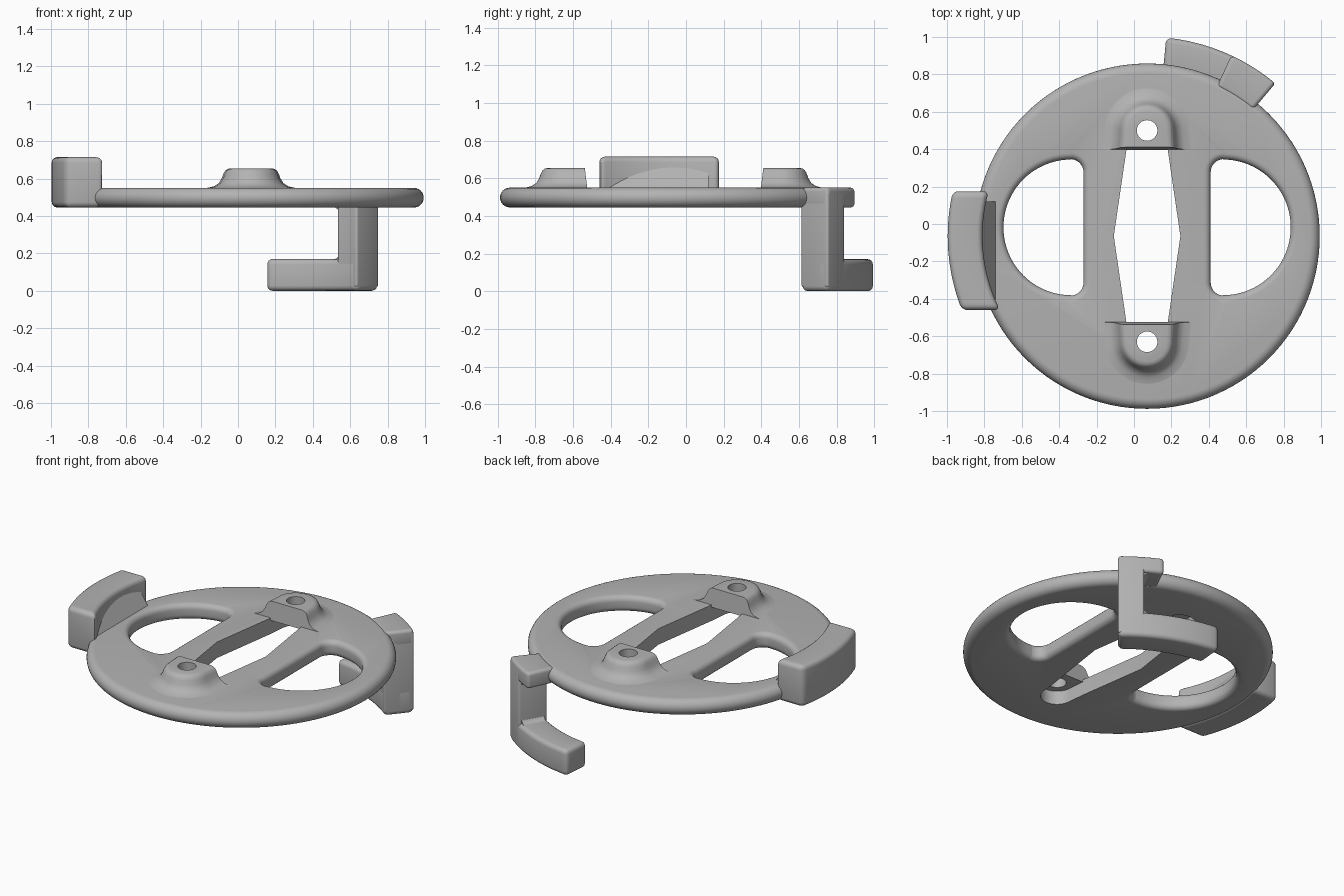
import bpy, bmesh, math
from math import cos, sin, pi, radians, sqrt

if "Cube" in bpy.data.objects:
    bpy.data.objects.remove(bpy.data.objects["Cube"], do_unlink=True)

grey = bpy.data.materials.new("plain grey")
grey.use_nodes = True
grey.diffuse_color = (0.45, 0.45, 0.45, 1)
grey.node_tree.nodes["Principled BSDF"].inputs["Base Color"].default_value = grey.diffuse_color

CX, CY = 0.07, -0.065          # plate centre
BOTTOM, TOP = 0.445, 0.55      # plate thickness
INNER, OUTER = 0.88, 1.066     # radii of the rim blocks


def loft(name, rings):
    """Closed solid skinned through rings of equally many points."""
    bm = bmesh.new()
    loops = [[bm.verts.new(p) for p in ring] for ring in rings]
    n = len(loops[0])
    for a, b in zip(loops, loops[1:]):
        for i in range(n):
            j = (i + 1) % n
            bm.faces.new((a[i], a[j], b[j], b[i]))
    bm.faces.new(loops[0][::-1])
    bm.faces.new(loops[-1])
    bmesh.ops.recalc_face_normals(bm, faces=bm.faces)
    mesh = bpy.data.meshes.new(name)
    bm.to_mesh(mesh)
    bm.free()
    mesh.materials.append(grey)
    ob = bpy.data.objects.new(name, mesh)
    bpy.context.collection.objects.link(ob)
    return ob


def finish(ob, bevel=0, cutters=()):
    """Cut, round and smooth a part."""
    for c in cutters:
        m = ob.modifiers.new("cut", 'BOOLEAN')
        m.object, m.operation, m.solver = c, 'DIFFERENCE', 'EXACT'
    if bevel:
        m = ob.modifiers.new("round", 'BEVEL')
        m.width, m.segments, m.limit_method = bevel, 4, 'ANGLE'
        m.angle_limit = radians(40)
    bpy.ops.object.select_all(action='DESELECT')
    ob.select_set(True)
    bpy.context.view_layer.objects.active = ob
    bpy.ops.object.convert(target='MESH')
    bpy.ops.object.shade_smooth_by_angle(angle=radians(35))


def arc(x, y, r, a0, a1, n):
    return [(x + r * cos(radians(a0 + (a1 - a0) * i / n)),
             y + r * sin(radians(a0 + (a1 - a0) * i / n))) for i in range(n + 1)]


def at(points, z):
    return [(x, y, z) for x, y in points]


def window(side, grow):
    """D-shaped opening: half circle outside, straight edge inside."""
    r, c = 0.07, 0.295
    pts = arc(0.405, -0.018, 0.363 + grow, -90, 90, 40)
    pts += arc(0.41, -0.018 + c, r + grow, 90, 180, 8)
    pts += arc(0.41, -0.018 - c, r + grow, 180, 270, 8)
    return [(CX + side * x, y) for x, y in pts]


def sweep(name, columns, r0=INNER, r1=OUTER):
    """Curved bar round the rim from (angle, low, high) columns."""
    return loft(name, [[(CX + r * cos(radians(a)), CY + r * sin(radians(a)), z)
                        for r, z in ((r0, lo), (r1, lo), (r1, hi), (r0, hi))]
                       for a, lo, hi in columns])


def bar(name, a0, a1, lo, hi):
    n = 10
    return sweep(name, [(a0 + (a1 - a0) * i / n, lo, hi) for i in range(n + 1)])


# Plate with a fully rounded rim
MID, HALF = (BOTTOM + TOP) / 2, (TOP - BOTTOM) / 2
rim = [(-HALF * (1 - cos(t)), MID + HALF * sin(t))
       for t in [pi * (i / 12 - 0.5) for i in range(13)]]
plate = loft("plate", [at(arc(CX, CY, 0.923 + o, 0, 357, 119), z) for o, z in rim])

# Window cutters flare at both faces to round the edges
E = 0.035
steps = [E * (1 - sin(pi / 2 * i / 5)) for i in range(6)]
drops = [E * (1 - cos(pi / 2 * i / 5)) for i in range(6)]
flare = [(E, BOTTOM - 0.05)] + [(o, BOTTOM + d) for o, d in zip(steps, drops)]
flare += [(o, TOP - d) for o, d in zip(steps[::-1], drops[::-1])] + [(E, TOP + 0.05)]
cutters = [loft("window_cutter", [at(window(s, o), z) for o, z in flare]) for s in (1, -1)]

# Six-sided slot with round ends running under the bosses
HOLES = {"back": (0.5, 0.398, 1), "front": (-0.63, -0.525, -1)}
outline = ([(CX + 0.178, CY), (CX + 0.11, 0.4)] + arc(CX, 0.5, 0.1, 0, 180, 16)
           + [(CX - 0.11, 0.4), (CX - 0.178, CY), (CX - 0.11, -0.53)]
           + arc(CX, -0.63, 0.1, 180, 360, 16) + [(CX + 0.11, -0.53)])
cutters.append(loft("slot_cutter", [at(outline, 0.3), at(outline, 0.7)]))
finish(plate, cutters=cutters)

# Screw bosses: flared U shapes with a flat end toward the slot
PROFILE = [(0.23, 0.535), (0.225, 0.55), (0.19, 0.558), (0.165, 0.575), (0.15, 0.6),
           (0.141, 0.625), (0.132, 0.642), (0.12, 0.651), (0.105, 0.655)]
for label, (hy, end, d) in HOLES.items():
    rings = []
    for r, z in PROFILE:
        e = end + d * (z - TOP) * 0.12
        u = arc(CX, hy, r, 0, 180, 24)
        u = [(x, hy + d * (y - hy)) for x, y in u]
        rings.append(at([(CX + r * 1.05, e)] + u + [(CX - r * 1.05, e)], z))
    boss = loft(label + "_boss", rings)
    circle = arc(CX, hy, 0.055, 0, 350, 35)
    drill = loft("screw_hole_cutter", [at(circle, 0.3), at(circle, 0.8)])
    cutters.append(drill)
    finish(boss, cutters=[drill])

# Raised grip block on the right rim, with square ends
ys = [0.175 - 0.635 * i / 16 for i in range(17)]
block = loft("grip_block", [[(CX - sqrt(r * r - (y - CY) ** 2), y, z)
                             for r, z in ((INNER, BOTTOM), (OUTER, BOTTOM),
                                          (OUTER, 0.715), (INNER, 0.715))] for y in ys])
finish(block, 0.03)

# Sloping brace between the block and the plate
brace = loft("block_brace", [[(-0.735, y, 0.54), (-0.9, y, 0.54), (-0.9, y, 0.665),
                              (-0.815, y, 0.665)] for y in (-0.42, 0.12)])
finish(brace)

# Hooked bracket: lip, post and foot
finish(bar("bracket_lip", 50, 65, BOTTOM, TOP), 0.02)
finish(bar("bracket_post", 50, 58.5, 0.02, TOP - 0.02), 0.02)
finish(bar("bracket_foot", 50, 84.5, 0, 0.17), 0.028)

# Concave fillets where the post meets foot and lip
curve = [(58 + 3 * i / 6, 0.05 * (1 - sqrt(1 - (1 - i / 6) ** 2))) for i in range(7)]
finish(sweep("foot_fillet", [(a, 0.12, 0.168 + h) for a, h in curve], INNER + 0.02, OUTER - 0.02))
finish(sweep("lip_fillet", [(a, 0.447 - h, 0.5) for a, h in curve], INNER + 0.02, OUTER - 0.02))

for c in cutters:
    bpy.data.objects.remove(c, do_unlink=True)
